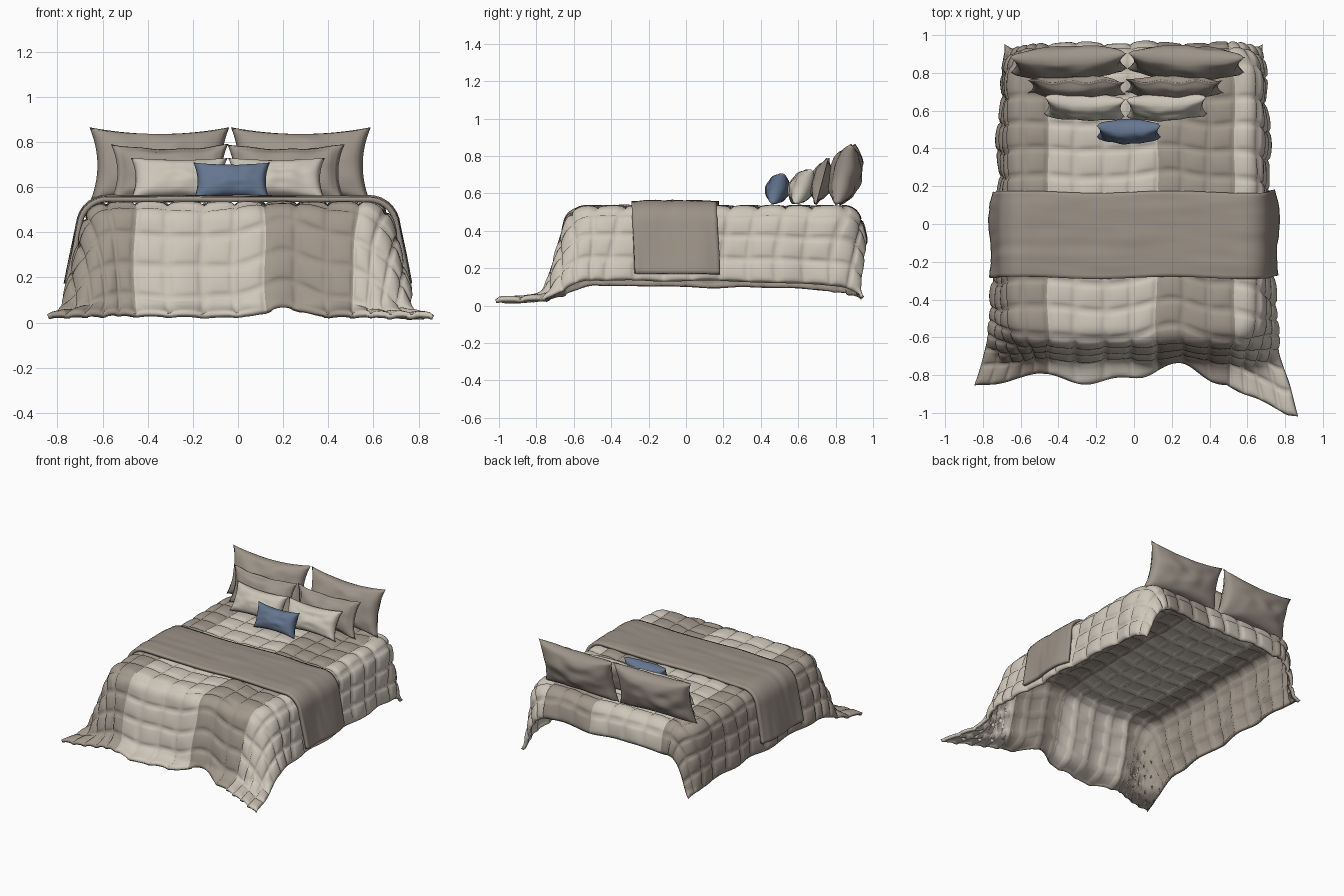
import bpy, bmesh, math
from mathutils import Vector, Matrix, noise

if "Cube" in bpy.data.objects:
    bpy.data.objects.remove(bpy.data.objects["Cube"])

HALF_W, FRONT, BACK, TOP = 0.58, -0.54, 0.84, 0.518   # mattress plateau
CORNER, ROUND, FLOOR, SUB = 0.1, 0.13, 0.035, 8


def material(name, colour):
    m = bpy.data.materials.new(name)
    m.use_nodes = True
    m.diffuse_color = (*colour, 1)
    bsdf = m.node_tree.nodes["Principled BSDF"]
    bsdf.inputs["Base Color"].default_value = (*colour, 1)
    bsdf.inputs["Roughness"].default_value = 0.9
    return m


taupe = material("taupe quilt", (0.36, 0.31, 0.26))
cream = material("cream quilt", (0.62, 0.57, 0.49))
runner_mat = material("taupe runner", (0.33, 0.285, 0.24))
sham_mat = material("taupe pillow", (0.34, 0.295, 0.25))
light_mat = material("cream pillow", (0.60, 0.56, 0.48))
blue = material("slate blue", (0.13, 0.18, 0.28))


def clamp(v, lo, hi):
    return max(lo, min(hi, v))


def finish(bm, name, mats):
    me = bpy.data.meshes.new(name)
    bm.to_mesh(me)
    bm.free()
    ob = bpy.data.objects.new(name, me)
    bpy.context.collection.objects.link(ob)
    for m in mats:
        me.materials.append(m)
    for p in me.polygons:
        p.use_smooth = True
    return ob


def cubic_norm(a, b):
    return (abs(a) ** 3 + abs(b) ** 3) ** (1 / 3)


def drape(s, t):
    """Lay cloth point (s, t) over the mattress, down its sides and out on the floor."""
    cx = clamp(s, CORNER - HALF_W, HALF_W - CORNER)
    cy = clamp(t, FRONT + CORNER, BACK - CORNER)
    a, b = s - cx, t - cy
    reach = cubic_norm(a, b)
    if reach < 1e-6:
        return Vector((s, t, TOP))
    if b > 0:
        b *= 1.8                       # back corners hang away from the headboard side
    rim = Vector((a, b, 0)) / cubic_norm(a, b) * min(reach, CORNER)
    spot = Vector((cx, cy, TOP)) + rim
    d = reach - CORNER
    if d <= 0:
        return spot
    n = Vector((a, b, 0)).normalized()
    side, end = n.x ** 2, n.y ** 2
    slope = side * (0.17 - 0.1 * cy) + end * (0.24 if b < 0 else 0.17)
    if b < 0:
        slope += 0.55 * side * end
    steep = math.pi / 2 - slope
    out, z, steps = 0.0, TOP, max(1, int(d / 0.012))
    step = d / steps
    for i in range(steps):
        ang = steep * min((i + 0.5) * step / ROUND, 1) * clamp((z - FLOOR) / 0.07, 0, 1)
        out += math.cos(ang) * step
        z -= math.sin(ang) * step
    # soft folds that grow toward the hem
    out += 0.03 * (TOP - z) * (side * math.sin(cy * 15 + 1) + end * math.sin(cx * 17))
    return Vector((spot.x + n.x * out, spot.y + n.y * out, z))


def cloth(name, ns, nt, place, lift, thickness, mats):
    bm = bmesh.new()
    rows = [[bm.verts.new(drape(*place(i / ns, j / nt))) for i in range(ns + 1)]
            for j in range(nt + 1)]
    for j in range(nt):
        for i in range(ns):
            f = bm.faces.new((rows[j][i], rows[j][i + 1], rows[j + 1][i + 1], rows[j + 1][i]))
            cell = i // SUB
            if len(mats) > 1:
                f.material_index = 0 if cell < 5 or 9 <= cell < 12 else 1
    bm.normal_update()
    normals = [[v.normal.copy() for v in row] for row in rows]
    for j, row in enumerate(rows):
        for i, v in enumerate(row):
            v.co += normals[j][i] * lift(i, j)
            v.co.z = max(v.co.z, thickness)
    ob = finish(bm, name, mats)
    mod = ob.modifiers.new("thickness", "SOLIDIFY")
    mod.thickness, mod.offset = thickness, -1
    return ob


# Quilt: stitched squares, uneven hems, a long trailing front corner
def quilt_place(u, v):
    s = -1.11 + 2.19 * u
    front = -1.15 + 0.012 * math.sin(s * 9)
    front += 0.07 * math.exp(-((s - 0.2) / 0.13) ** 2)
    front -= 0.18 * clamp((s - 0.5) / 0.5, 0, 1)
    back = 1.09 + 0.006 * math.sin(s * 11 + 1)
    t = front + (back - front) * v
    # side hems rise between the corners
    middle = 1 - abs(2 * v - 1) ** 4
    s -= math.copysign(0.055 * middle * clamp((abs(s) - HALF_W) / 0.5, 0, 1), s)
    s -= 0.03 * math.exp(-((s + 0.42) / 0.2) ** 2)
    wob = 0.014 * noise.noise(Vector((s * 4, t * 4, 0)))
    return s + wob, t + 0.014 * noise.noise(Vector((s * 4, t * 4, 5)))


def quilt_puff(i, j):
    puff = abs(math.sin(math.pi * i / SUB) * math.sin(math.pi * j / SUB))
    return 0.019 * puff ** 0.3 + 0.006 * noise.noise(Vector((i / 9, j / 9, 2)))


cloth("quilt", 16 * SUB, 16 * SUB, quilt_place, quilt_puff, 0.022, [taupe, cream])


# Runner folded across the bed
def runner_place(u, v):
    s = -0.99 + 1.98 * u
    return s, -0.285 + 0.455 * v + 0.006 * math.sin(s * 8)


def runner_lift(i, j):
    edge = min(j, 24 - j) / 24
    fold = noise.noise(Vector((i / 14, j / 2.5, 7)))
    return 0.038 + 0.006 * min(edge * 6, 1) + 0.005 * fold


cloth("runner", 96, 24, runner_place, runner_lift, 0.022, [runner_mat])


# Pillows: two puffed panels joined at a pinched seam
def pillow(name, mat, centre, width, height, depth, lean, flange=0.0, turn=0.0, seed=0):
    n = 28
    bm = bmesh.new()
    for side in (-1, 1):
        grid = []
        for j in range(n + 1):
            row = []
            for i in range(n + 1):
                u, v = 2 * i / n - 1, 2 * j / n - 1
                x = u * width / 2 * (1 - 0.11 * (1 - v * v))
                z = v * height / 2 * (1 - 0.18 * (1 - u * u))
                iu, iv = (clamp(c / (1 - f), -1, 1) for c, f in ((u, flange), (v, flange * 1.4)))
                puff = ((1 - iu * iu) * (1 - iv * iv)) ** 0.45
                crease = 1 + 0.22 * noise.noise(Vector((u * 2.5, v * 2, seed + side)))
                rim = 0 if max(abs(u), abs(v)) > 0.999 else 0.005
                y = side * (depth / 2 * puff * crease + rim)
                if flange:
                    y += 0.008 * math.sin(u * 9 + seed) * (1 - puff)
                row.append(bm.verts.new((x, y, z)))
            grid.append(row)
        for j in range(n):
            for i in range(n):
                q = [grid[j][i], grid[j][i + 1], grid[j + 1][i + 1], grid[j + 1][i]]
                bm.faces.new(q if side < 0 else q[::-1])
    bmesh.ops.remove_doubles(bm, verts=bm.verts, dist=0.0005)
    tilt = Matrix.Rotation(math.radians(turn), 4, "Z") @ Matrix.Rotation(math.radians(-lean), 4, "X")
    bm.transform(Matrix.Translation(centre) @ tilt)
    return finish(bm, name, [mat])


for k, side in enumerate((-1, 1)):
    word = ("right", "left")[k]
    pillow(f"{word}_large_pillow", sham_mat, (-0.035 + side * 0.312, 0.853, 0.70),
           0.62, 0.34, 0.16, 14, 0, -side * 2, seed=k)
    pillow(f"{word}_flanged_pillow", sham_mat, (-0.045 + side * 0.258, 0.725, 0.665),
           0.52, 0.26, 0.11, 15, 0.09, seed=k + 3)
    pillow(f"{word}_cream_pillow", light_mat, (-0.045 + side * 0.217, 0.62, 0.635),
           0.43, 0.21, 0.12, 26, 0, side * 2, seed=k + 6)
pillow("accent_pillow", blue, (-0.028, 0.49, 0.625), 0.34, 0.18, 0.115, 20, seed=9)
